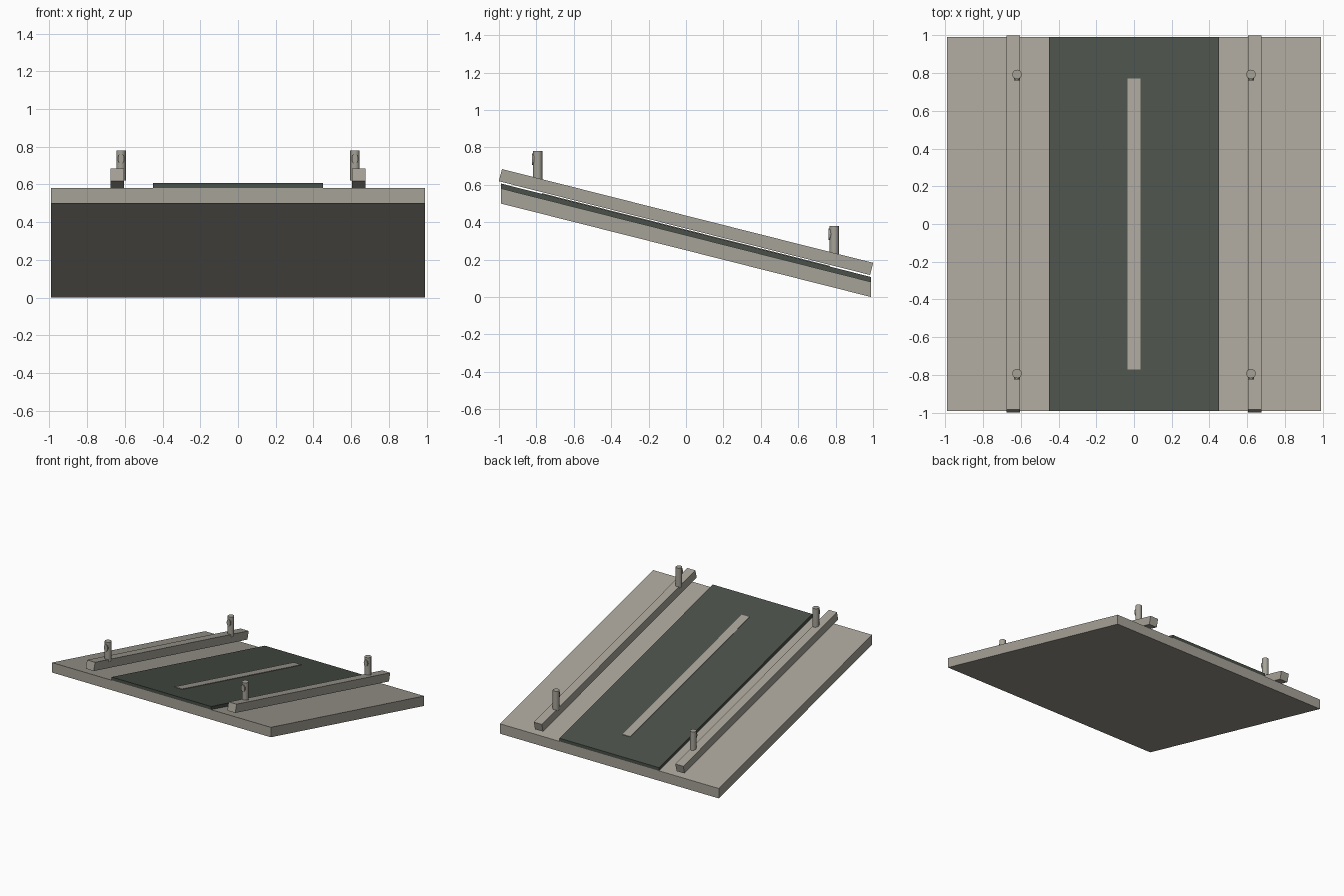
import bpy, bmesh, math
from mathutils import Matrix, Vector

if "Cube" in bpy.data.objects:
    bpy.data.objects.remove(bpy.data.objects["Cube"])

SLOPE = 0.5 / 1.98
ANGLE = math.atan(SLOPE)


def material(name, rgb):
    m = bpy.data.materials.new(name)
    m.diffuse_color = (*rgb, 1)
    m.use_nodes = True
    m.node_tree.nodes["Principled BSDF"].inputs["Base Color"].default_value = m.diffuse_color
    return m


concrete = material("warm grey concrete", (0.38, 0.36, 0.31))
asphalt = material("dark asphalt", (0.068, 0.08, 0.066))


def finish(name, bm, mat):
    bmesh.ops.recalc_face_normals(bm, faces=bm.faces)
    me = bpy.data.meshes.new(name)
    bm.to_mesh(me)
    bm.free()
    me.materials.append(mat)
    ob = bpy.data.objects.new(name, me)
    bpy.context.collection.objects.link(ob)
    return ob


def box(bm, size):
    bmesh.ops.create_cube(bm, size=1)
    bmesh.ops.scale(bm, vec=size, verts=bm.verts)


def sloped_slab(name, half_x, half_y, low, high, mat):
    """Slab with vertical ends, sheared down towards +y; low/high are z at y = 0."""
    bm = bmesh.new()
    box(bm, (2 * half_x, 2 * half_y, high - low))
    for v in bm.verts:
        v.co.z += (low + high) / 2 - SLOPE * v.co.y
    return finish(name, bm, mat)


# ramp, roadway and centre stripe
sloped_slab("ramp_deck", 0.99, 0.99, 0.25, 0.331, concrete)
sloped_slab("roadway", 0.45, 0.99, 0.331, 0.357, asphalt)
sloped_slab("centre_stripe", 0.035, 0.77, 0.355, 0.361, concrete)

for side, label in ((-1, "left"), (1, "right")):
    # kerb rail, square ended and floating just above the deck
    bm = bmesh.new()
    box(bm, (0.072, 2.047, 0.067))
    bmesh.ops.transform(bm, verts=bm.verts, matrix=Matrix.Translation((side * 0.64, 0, 0.401))
                        @ Matrix.Rotation(-ANGLE, 4, 'X'))
    finish(label + "_rail", bm, concrete)

    for y, end in ((-0.793, "upper"), (0.793, "lower")):
        top = 0.581 - SLOPE * y
        # upright marker post
        bm = bmesh.new()
        bmesh.ops.create_cone(bm, cap_ends=True, segments=16, radius1=0.025, radius2=0.025, depth=0.16)
        bmesh.ops.translate(bm, verts=bm.verts, vec=Vector((side * 0.62, y, top - 0.08)))
        post = finish(f"{label}_{end}_post", bm, concrete)
        bpy.context.view_layer.objects.active = post
        post.select_set(True)
        bpy.ops.object.shade_smooth_by_angle()
        post.select_set(False)
        # reflector on the uphill face of the post
        bm = bmesh.new()
        bmesh.ops.create_cone(bm, cap_ends=True, segments=12, radius1=0.03, radius2=0.03, depth=0.02)
        bmesh.ops.transform(bm, verts=bm.verts,
                            matrix=Matrix.Translation((side * 0.62, y - 0.021, top - 0.045))
                            @ Matrix.Diagonal((0.55, 1, 1, 1)) @ Matrix.Rotation(math.pi / 2, 4, 'X'))
        finish(f"{label}_{end}_reflector", bm, concrete)
